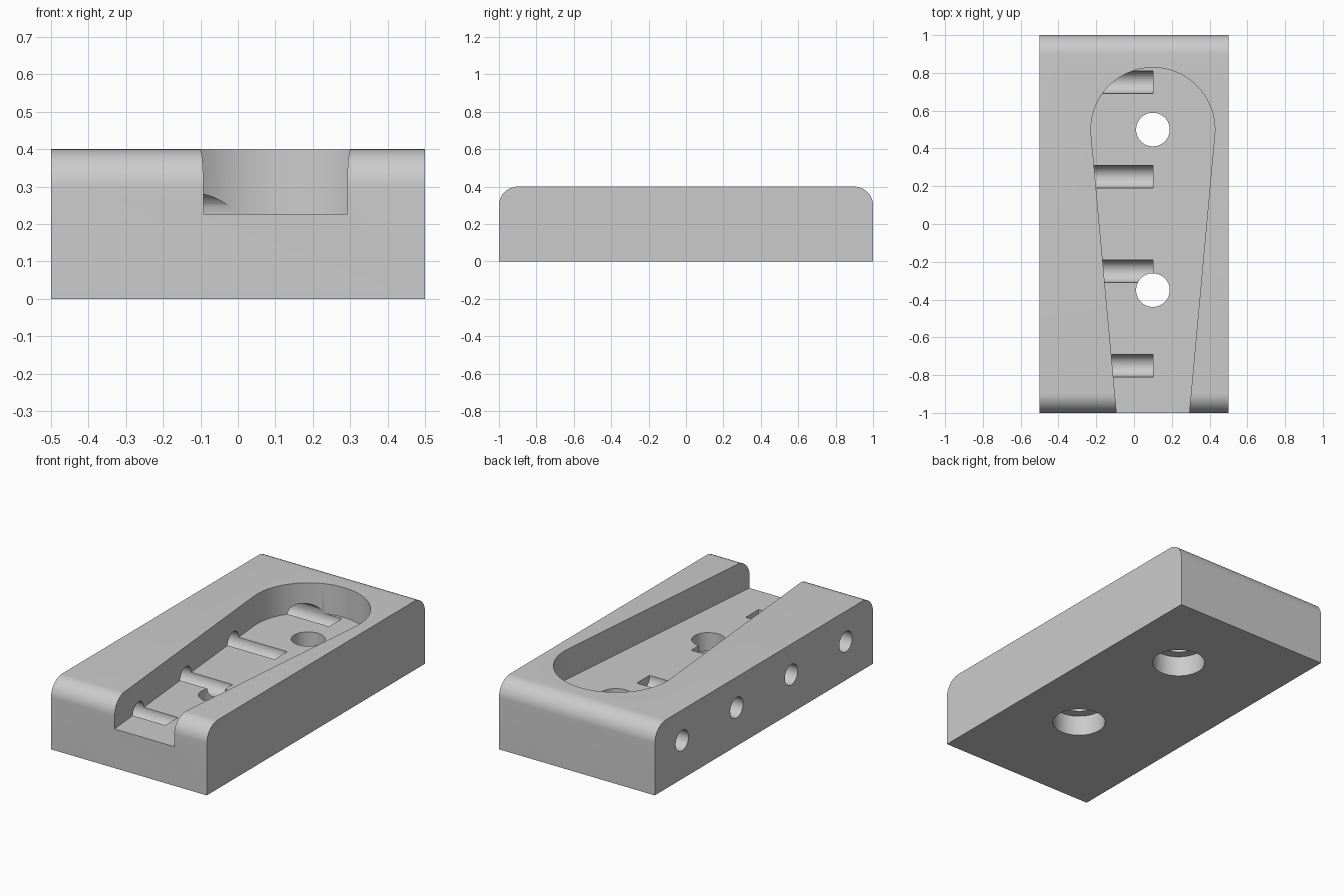
import bpy, bmesh, math
from mathutils import Vector, Matrix

cube = bpy.data.objects.get("Cube")
if cube:
    bpy.data.objects.remove(cube, do_unlink=True)

grey = bpy.data.materials.new("plain grey")
grey.use_nodes = True
colour = (0.6, 0.6, 0.6, 1)
grey.diffuse_color = colour
grey.node_tree.nodes["Principled BSDF"].inputs["Base Color"].default_value = colour


def prism(name, points, direction):
    """Extrude a closed outline of 3D points along a direction."""
    bm = bmesh.new()
    face = bm.faces.new([bm.verts.new(p) for p in points])
    ext = bmesh.ops.extrude_face_region(bm, geom=[face])
    moved = [v for v in ext["geom"] if isinstance(v, bmesh.types.BMVert)]
    bmesh.ops.translate(bm, verts=moved, vec=Vector(direction))
    bmesh.ops.recalc_face_normals(bm, faces=bm.faces)
    return finish(name, bm)


def cylinder(name, start, end, radius, sides=64):
    start, end = Vector(start), Vector(end)
    axis = end - start
    turn = axis.to_track_quat("Z", "Y").to_matrix().to_4x4()
    bm = bmesh.new()
    bmesh.ops.create_cone(bm, cap_ends=True, segments=sides, radius1=radius,
                          radius2=radius, depth=axis.length,
                          matrix=Matrix.Translation((start + end) / 2) @ turn)
    return finish(name, bm)


def finish(name, bm):
    mesh = bpy.data.meshes.new(name)
    bm.to_mesh(mesh)
    bm.free()
    mesh.materials.append(grey)
    obj = bpy.data.objects.new(name, mesh)
    bpy.context.collection.objects.link(obj)
    return obj


def arc(cx, cy, r, a0, a1, steps):
    angles = [math.radians(a0 + (a1 - a0) * i / steps) for i in range(steps + 1)]
    return [(cx + r * math.cos(a), cy + r * math.sin(a)) for a in angles]


# Block with rounded top edges at front and back
side = [(-1, 0), (1, 0)] + arc(0.9, 0.3, 0.1, 0, 90, 16) + arc(-0.9, 0.3, 0.1, 90, 180, 16)
block = prism("block", [(-0.5, y, z) for y, z in side], (1, 0, 0))

# Tapered pocket, open at the front and round at the back
FLOOR = 0.227
CX = 0.1
outline = [(CX - 0.183, -1.1), (CX + 0.183, -1.1)] + arc(CX, 0.5, 0.328, -5.2, 185.2, 72)
cutters = [prism("pocket_cutter", [(x, y, FLOOR) for x, y in outline], (0, 0, 0.4))]

# Blind side holes that leave grooves in the pocket floor
for i, y in enumerate((-0.75, -0.25, 0.25, 0.75)):
    cutters.append(cylinder(f"side_hole_cutter_{i + 1}", (-0.6, y, 0.223), (CX, y, 0.223), 0.059, 48))

# Upright screw holes, counterbored from below
for i, y in enumerate((-0.35, 0.5)):
    cutters.append(cylinder(f"screw_hole_cutter_{i + 1}", (CX, y, -0.1), (CX, y, 0.5), 0.089))
    cutters.append(cylinder(f"counterbore_cutter_{i + 1}", (CX, y, -0.1), (CX, y, 0.12), 0.143))

for cutter in cutters:
    mod = block.modifiers.new(cutter.name, "BOOLEAN")
    mod.operation = "DIFFERENCE"
    mod.solver = "EXACT"
    mod.object = cutter

# Bake the cuts, then drop the cutters
depsgraph = bpy.context.evaluated_depsgraph_get()
cut_mesh = bpy.data.meshes.new_from_object(block.evaluated_get(depsgraph))
block.modifiers.clear()
block.data = cut_mesh
for cutter in cutters:
    bpy.data.objects.remove(cutter, do_unlink=True)

# Smooth curved walls, keep the corners sharp
bpy.ops.object.select_all(action="DESELECT")
block.select_set(True)
bpy.context.view_layer.objects.active = block
bpy.ops.object.shade_smooth_by_angle(angle=math.radians(30))
